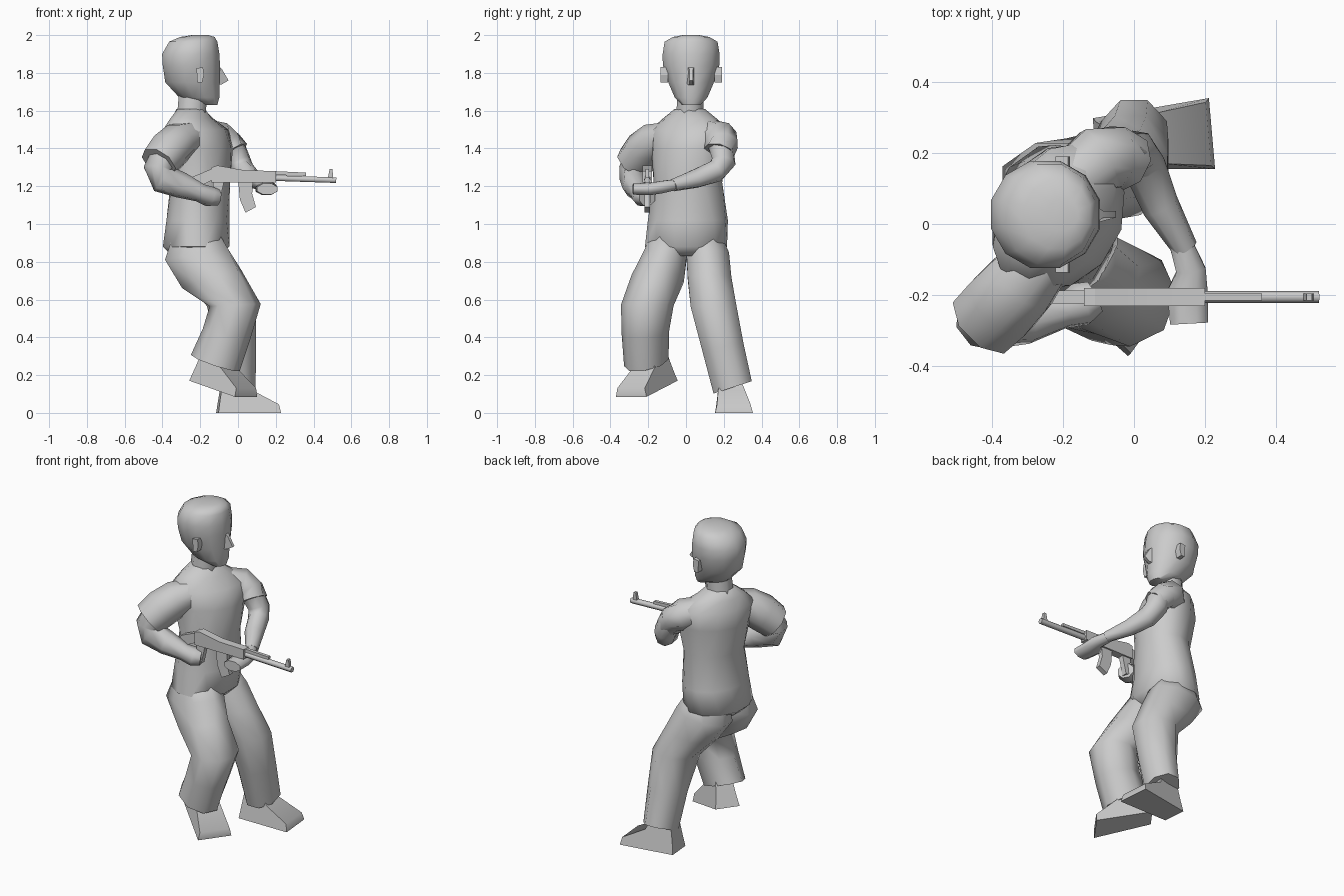
import bpy, bmesh
from math import sin, cos, pi, radians
from mathutils import Vector, Matrix, Euler


def finish(name, bm, angle=65):
    bmesh.ops.recalc_face_normals(bm, faces=bm.faces)
    me = bpy.data.meshes.new(name)
    bm.to_mesh(me)
    bm.free()
    ob = bpy.data.objects.new(name, me)
    bpy.context.collection.objects.link(ob)
    bpy.ops.object.select_all(action='DESELECT')
    ob.select_set(True)
    bpy.context.view_layer.objects.active = ob
    bpy.ops.object.shade_smooth_by_angle(angle=radians(angle))
    return ob


def loft(name, rings, n=8, ref=(1, 0, 0)):
    """Skin ellipses (x, y, z, a, b [, roll, pitch, yaw]); without angles a ring follows the path."""
    bm = bmesh.new()
    pts = [Vector(r[:3]) for r in rings]
    loops = []
    for i, r in enumerate(rings):
        if len(r) == 8:
            m = Euler([radians(v) for v in r[5:]]).to_matrix()
            u, v = m.col[0], m.col[1]
        else:
            t = (pts[min(i + 1, len(pts) - 1)] - pts[max(i - 1, 0)]).normalized()
            u = Vector(ref)
            u = (u - t * u.dot(t)).normalized()
            v = t.cross(u)
        loops.append([bm.verts.new(pts[i] + u * r[3] * cos(2 * pi * (k + .5) / n)
                                   + v * r[4] * sin(2 * pi * (k + .5) / n)) for k in range(n)])
    for p, q in zip(loops, loops[1:]):
        for k in range(n):
            bm.faces.new((p[k], p[(k + 1) % n], q[(k + 1) % n], q[k]))
    bm.faces.new(loops[0])
    bm.faces.new(loops[-1])
    return finish(name, bm)


def prism(name, profile, y, half, angle=20):
    """Side profile in x, z given thickness across y."""
    bm = bmesh.new()
    sides = [[bm.verts.new((x, y + s * half, z)) for x, z in profile] for s in (-1, 1)]
    n = len(profile)
    for k in range(n):
        bm.faces.new((sides[0][k], sides[0][(k + 1) % n], sides[1][(k + 1) % n], sides[1][k]))
    bm.faces.new(sides[0])
    bm.faces.new(sides[1])
    return finish(name, bm, angle)


# torso and hips, twisted so the left shoulder leads
loft("torso", [
    (-.22, 0, .83, .13, .12, 0, 0, 0),
    (-.222, 0, .88, .182, .225, 0, 0, 0),
    (-.212, .01, 1.02, .166, .215, 0, 0, -8),
    (-.20, .01, 1.22, .155, .185, 0, 0, -20),
    (-.21, .02, 1.40, .175, .215, 0, 0, -30),
    (-.225, .02, 1.50, .15, .225, 0, 0, -30),
    (-.245, .02, 1.56, .10, .15, 0, 0, -28),
    (-.25, .02, 1.61, .075, .08, 0, 0, -20)], 12)
loft("neck", [(-.25, .02, 1.56, .08, .08, 0, 0, 0), (-.23, .025, 1.74, .085, .07, 0, 0, 0)])

# head
Y = .027
loft("head", [(x, Y, z, a, b, 0, 0, 0) for x, z, a, b in [
    (-.145, 1.63, .037, .05), (-.205, 1.67, .11, .09), (-.242, 1.75, .148, .125),
    (-.247, 1.84, .157, .155), (-.25, 1.90, .157, .156), (-.237, 1.965, .132, .145),
    (-.215, 1.99, .095, .10), (-.20, 2.0, .045, .045)]], 12)
nose = prism("nose", [(-.12, 1.85), (-.085, 1.82), (-.05, 1.76), (-.085, 1.74), (-.13, 1.73)],
             0, .03, 70)
for v in nose.data.vertices:
    v.co.y = v.co.y * (.3 if v.co.x > -.1 else 1) + Y
for side, label in ((-1, "right"), (1, "left")):
    prism(label + "_ear", [(-.215, 1.75), (-.19, 1.75), (-.18, 1.79), (-.185, 1.83),
                           (-.22, 1.825)], Y + side * .143, .02)

# trouser legs, starting inside the hips
loft("right_trouser_leg", [
    (-.22, -.10, .95, .13, .09, 0, 0, 0),
    (-.22, -.11, .84, .183, .125, 0, -10, 0),
    (-.14, -.15, .71, .17, .14, 0, -18, -10),
    (-.015, -.205, .57, .135, .14, 0, -3, -20),
    (-.06, -.215, .42, .13, .125, 0, 12, -25),
    (-.12, -.21, .265, .14, .115, 0, 19, -25)])
loft("left_trouser_leg", [
    (-.22, .10, .95, .13, .09, 0, 0, 0),
    (-.21, .115, .84, .175, .122, 0, -8, 0),
    (-.13, .125, .71, .16, .125, 0, -8, 0),
    (-.035, .145, .57, .14, .13, 5, 0, 0),
    (-.01, .195, .35, .115, .12, 10, 0, 0),
    (0, .247, .135, .10, .115, 18, 0, 0)])


# shoes: side profile narrowed towards the top and the heel
def shoe(name, loc, pitch, yaw):
    ob = prism(name, [(-.11, 0), (.22, 0), (.21, .045), (.07, .12), (.04, .19),
                      (-.08, .19), (-.10, .07)], 0, .1, 55)
    for v in ob.data.vertices:
        v.co.y *= (1 - 2.4 * min(v.co.z, .15)) * (.72 if v.co.x < .05 else 1)
    rot = Euler((0, radians(pitch), radians(yaw))).to_matrix().to_4x4()
    ob.data.transform(Matrix.Translation(loc) @ rot)


shoe("left_shoe", (0, .235, 0), 0, 5)
shoe("right_shoe", (-.13, -.165, .142), 15, -36)

# short sleeves
UP = (0, 0, 1)
SIDE = (.6, -.8, 0)
loft("right_sleeve", [
    (-.25, -.09, 1.46, .085, .09), (-.315, -.165, 1.435, .105, .11),
    (-.37, -.225, 1.385, .11, .115), (-.42, -.275, 1.325, .10, .11)], 8, UP)
loft("left_sleeve", [
    (-.16, .13, 1.47, .085, .09), (-.10, .18, 1.455, .09, .10),
    (-.05, .19, 1.425, .08, .09), (-.02, .175, 1.38, .08, .085)], 8, UP)

# bare arms and hands
loft("right_arm", [
    (-.38, -.25, 1.38, .075, .075), (-.425, -.275, 1.29, .085, .075),
    (-.40, -.28, 1.24, .07, .08), (-.30, -.27, 1.205, .068, .07),
    (-.20, -.245, 1.165, .05, .05), (-.15, -.225, 1.145, .065, .055),
    (-.11, -.205, 1.14, .05, .045)], 8, SIDE)
loft("left_arm", [
    (-.03, .185, 1.41, .068, .068), (.005, .20, 1.33, .065, .065),
    (.03, .16, 1.28, .06, .06), (.075, .05, 1.24, .05, .055),
    (.145, -.07, 1.205, .032, .037)], 8, SIDE)
loft("left_hand", [
    (.13, -.05, 1.21, .03, .035), (.16, -.13, 1.195, .035, .045),
    (.15, -.19, 1.185, .035, .062), (.155, -.28, 1.185, .032, .058)], 8, UP)

# rifle, held level along x
G = -.205
prism("rifle_stock", [(-.26, 1.19), (-.24, 1.25), (-.12, 1.30), (-.12, 1.24), (-.2, 1.2)], G, .018)
prism("rifle_receiver", [(-.14, 1.22), (.2, 1.22), (.2, 1.28), (.03, 1.285), (-.11, 1.31),
                         (-.14, 1.30)], G, .025)
prism("rifle_grip", [(-.13, 1.24), (-.07, 1.24), (-.10, 1.11), (-.14, 1.12)], G, .016)
prism("rifle_magazine", [(0, 1.24), (.08, 1.24), (.075, 1.16), (.095, 1.09), (.04, 1.06),
                         (.01, 1.13)], G, .015)
prism("gas_tube", [(.19, 1.26), (.36, 1.255), (.36, 1.272), (.19, 1.28)], G, .01)
prism("front_sight", [(.475, 1.24), (.505, 1.24), (.50, 1.29), (.485, 1.29)], G, .01)
loft("rifle_barrel", [(.19, G, 1.243, .017, .017), (.52, G, 1.232, .017, .017)], 6, UP)
